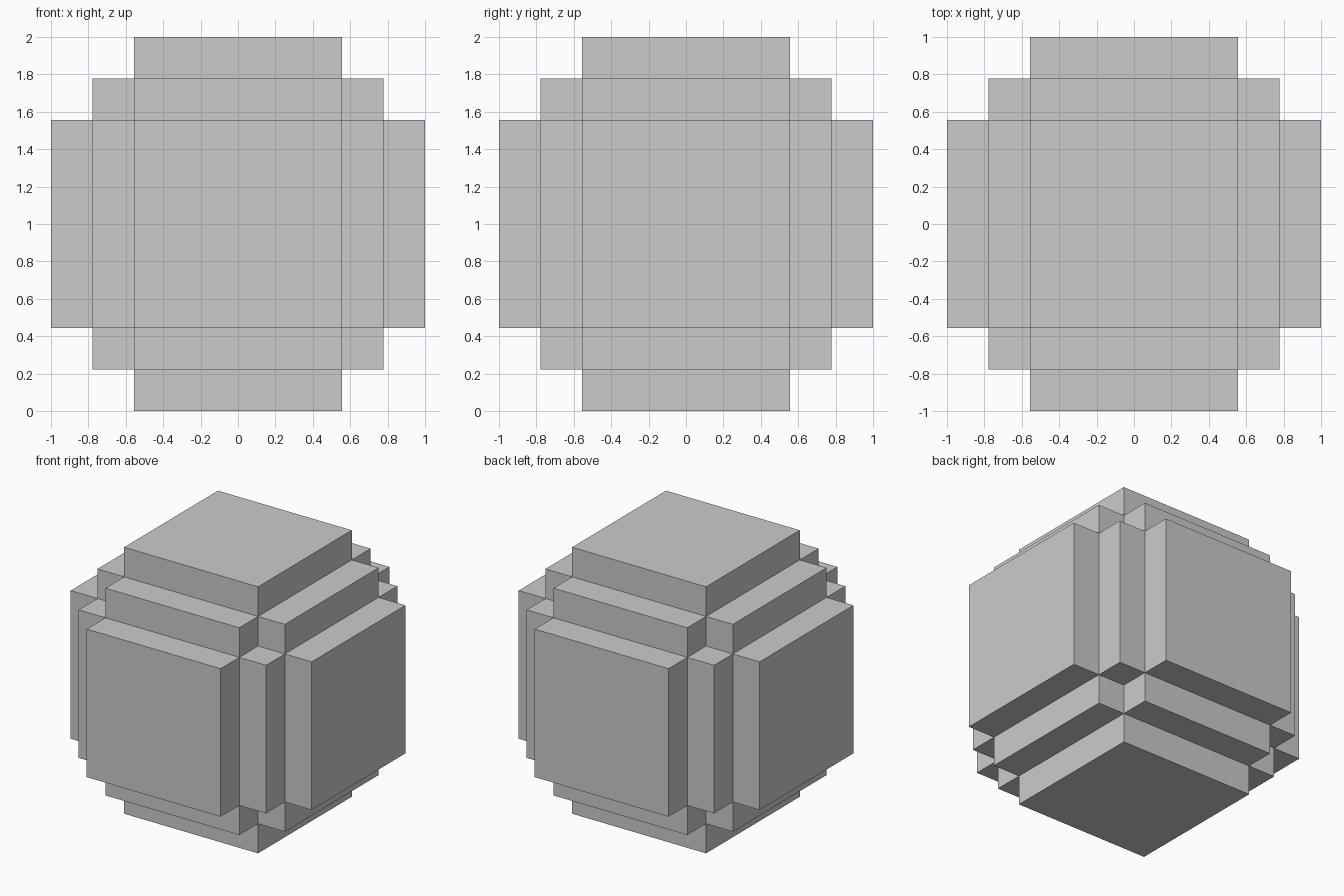
import bpy, bmesh
from mathutils import Vector
from itertools import product

if "Cube" in bpy.data.objects:
    bpy.data.objects.remove(bpy.data.objects["Cube"])

# Stepped block ball: nine blocks across, centre cell five blocks wide
U = 2 / 9
CUTS = [-4.5 * U, -3.5 * U, -2.5 * U, 2.5 * U, 3.5 * U, 4.5 * U]


def filled(cell):
    # A cell is solid when it is at most two steps from the centre cell
    return sum(abs(i - 2) for i in cell) <= 2


bm = bmesh.new()
for cell in product(range(5), repeat=3):
    if not filled(cell):
        continue
    for axis, side in product(range(3), (0, 1)):
        neighbour = list(cell)
        neighbour[axis] += 2 * side - 1
        if filled(neighbour):
            continue
        # Exposed side of this cell
        b, c = (axis + 1) % 3, (axis + 2) % 3
        corners = []
        for db, dc in ((0, 0), (1, 0), (1, 1), (0, 1)):
            p = Vector((0, 0, 0))
            p[axis] = CUTS[cell[axis] + side]
            p[b] = CUTS[cell[b] + db]
            p[c] = CUTS[cell[c] + dc]
            corners.append(bm.verts.new(p + Vector((0, 0, 1))))
        bm.faces.new(corners if side else corners[::-1])

# Weld the sides into one closed shell
bmesh.ops.remove_doubles(bm, verts=bm.verts[:], dist=1e-4)
bmesh.ops.recalc_face_normals(bm, faces=bm.faces[:])
mesh = bpy.data.meshes.new("stepped_ball")
bm.to_mesh(mesh)
bm.free()
bpy.context.collection.objects.link(bpy.data.objects.new("stepped_ball", mesh))
